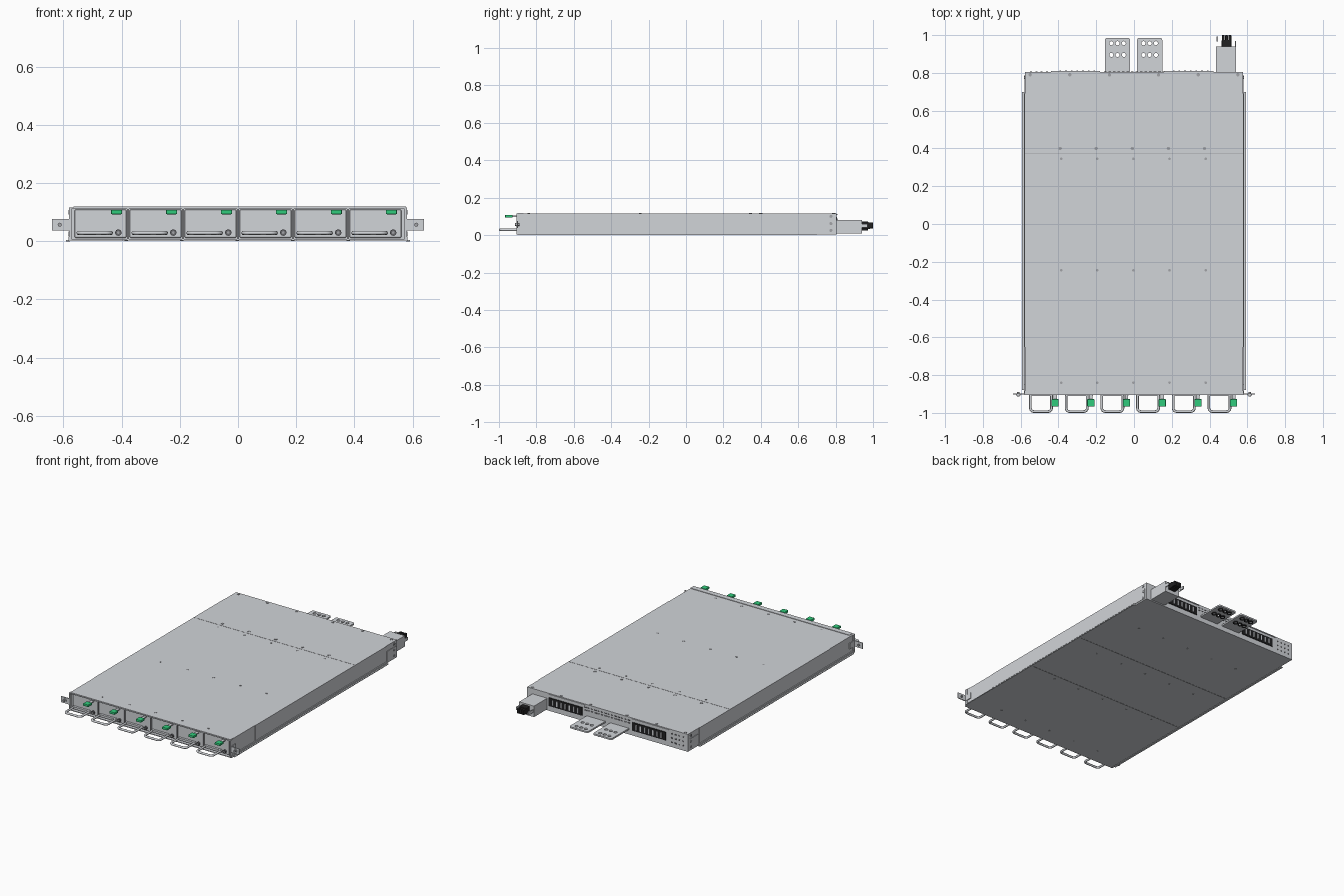
import bpy, bmesh, math
from mathutils import Matrix, Vector

cube = bpy.data.objects.get("Cube")
if cube:
    bpy.data.objects.remove(cube, do_unlink=True)


def material(name, rgb):
    m = bpy.data.materials.new(name)
    m.use_nodes = True
    m.diffuse_color = (*rgb, 1)
    m.node_tree.nodes["Principled BSDF"].inputs["Base Color"].default_value = (*rgb, 1)
    return m


steel = material("galvanised steel", (0.64, 0.66, 0.69))
screw = material("screw grey", (0.36, 0.37, 0.39))
dark = material("dark steel", (0.13, 0.13, 0.14))
black = material("black plastic", (0.015, 0.015, 0.016))
green = material("green plastic", (0.03, 0.6, 0.2))


def finish(name, bm, mat):
    me = bpy.data.meshes.new(name)
    bm.to_mesh(me)
    bm.free()
    me.materials.append(mat)
    ob = bpy.data.objects.new(name, me)
    bpy.context.collection.objects.link(ob)
    return ob


def add_box(bm, x, y, z):
    """Each argument is a (low, high) range."""
    mid = [(a + b) / 2 for a, b in (x, y, z)]
    size = [b - a for a, b in (x, y, z)]
    bmesh.ops.create_cube(bm, size=1, matrix=Matrix.Translation(mid) @ Matrix.Diagonal((*size, 1)))


def boxes(name, ranges, mat, bevel=0):
    bm = bmesh.new()
    for r in ranges:
        add_box(bm, *r)
    ob = finish(name, bm, mat)
    if bevel:
        mod = ob.modifiers.new("bevel", "BEVEL")
        mod.width, mod.segments = bevel, 2


def discs(name, centres, radius, depth, axis, mat, sides=12):
    bm = bmesh.new()
    turn = Vector((0, 0, 1)).rotation_difference(Vector(axis)).to_matrix().to_4x4()
    for c in centres:
        bmesh.ops.create_cone(bm, cap_ends=True, segments=sides, radius1=radius, radius2=radius,
                              depth=depth, matrix=Matrix.Translation(c) @ turn)
    finish(name, bm, mat)


def circle(cx, cy, r, n=12):
    return [(cx + r * math.cos(math.tau * k / n), cy + r * math.sin(math.tau * k / n)) for k in range(n)]


def rounded(x0, x1, y0, y1, r, n=4):
    """Outline of a rectangle with rounded corners, back corners first."""
    pts = []
    for k, (cx, cy) in enumerate([(x1 - r, y1 - r), (x0 + r, y1 - r), (x0 + r, y0 + r), (x1 - r, y0 + r)]):
        for i in range(n + 1):
            a = math.pi / 2 * (k + i / n)
            pts.append((cx + r * math.cos(a), cy + r * math.sin(a)))
    return pts


def curve_object(name, loops, mat, z, dims="2D", extrude=0.0, bevel=0.0, cyclic=True):
    """Flat plate with holes (2D), or a round bar along a path (3D)."""
    cu = bpy.data.curves.new(name, "CURVE")
    cu.dimensions, cu.extrude, cu.bevel_depth, cu.bevel_resolution = dims, extrude, bevel, 2
    if dims == "2D":
        cu.fill_mode = "BOTH"
    for loop in loops:
        sp = cu.splines.new("POLY")
        sp.points.add(len(loop) - 1)
        for p, co in zip(sp.points, loop):
            p.co = (*co, 0, 1)
        sp.use_cyclic_u = cyclic
    cu.materials.append(mat)
    tmp = bpy.data.objects.new(name + "_path", cu)
    bpy.context.collection.objects.link(tmp)
    bpy.context.view_layer.update()
    me = bpy.data.meshes.new_from_object(tmp.evaluated_get(bpy.context.evaluated_depsgraph_get()))
    bpy.data.objects.remove(tmp, do_unlink=True)
    for p in me.polygons:
        p.use_smooth = bevel > 0
    ob = bpy.data.objects.new(name, me)
    ob.location.z = z
    bpy.context.collection.objects.link(ob)


W, TOP, FRONT, REAR = 0.577, 0.116, -0.905, 0.805

# Chassis: solid core behind the bays, with thin sheets around the front opening
boxes("chassis", [((-W, W), (-0.885, REAR), (0.003, TOP))], steel)
boxes("front_frame", [((-W, W), (FRONT, -0.885), (0.003, 0.008)),
                      ((-W, W), (FRONT, -0.885), (TOP - 0.005, TOP))]
      + [((s * W - 0.004, s * W + 0.004), (FRONT, -0.885), (0.003, TOP)) for s in (-1, 1)], steel)
boxes("front_lip", [((-0.565, W), (-0.902, -0.868), (TOP - 0.001, TOP + 0.003))], steel)

# Side rails and rear brackets
for side, s in (("right", -1), ("left", 1)):
    def span(a, b):
        return tuple(sorted((s * a, s * b)))
    boxes(side + "_rail", [(span(W, 0.592), (-0.88, 0.7), (0.0, 0.004)),
                           (span(W, 0.583), (-0.9, 0.7), (0.0, 0.014))], steel)
    boxes(side + "_cover_side", [(span(W, 0.58), (-0.65, 0.69), (0.018, TOP))], steel)
    boxes(side + "_rear_bracket", [(span(W, 0.58), (0.7, 0.79), (0.012, 0.08))], steel)
    discs(side + "_side_screws", [(s * 0.58, 0.775, z) for z in (0.025, 0.062, 0.1)],
          0.008, 0.004, (1, 0, 0), screw)
    # Mounting ear
    boxes(side + "_ear", [(span(W, 0.64), (-0.903, -0.897), (0.038, 0.076)),
                          (span(W, 0.582), (-0.903, -0.85), (0.038, 0.076))], steel)
    discs(side + "_ear_washer", [(s * 0.613, -0.903, 0.057)], 0.013, 0.008, (0, 1, 0), steel, 16)
    discs(side + "_ear_screw", [(s * 0.613, -0.902, 0.057)], 0.007, 0.024, (0, 1, 0), screw)

# Top cover seam and screws
boxes("cover_seam", [((-W, W), (0.373, 0.377), (TOP, TOP + 0.0008))], screw)
cols = [-0.385 + 0.191 * i for i in range(5)]
discs("cover_screws", [(x, y, TOP) for x in cols for y in (0.345, -0.245, -0.84)],
      0.007, 0.003, (0, 0, 1), screw)
discs("rear_cover_screws", [(x - 0.006, 0.4, TOP) for x in cols]
      + [(s * x, 0.79, TOP) for s in (-1, 1) for x in (0.13, 0.34, 0.55)], 0.009, 0.004, (0, 0, 1), screw)

# Underside seams and screws
boxes("base_seams", [((-W, W), (y, y + 0.006), (0.002, 0.003)) for y in (-0.27, 0.18)], screw)
discs("base_screws", [(x, y, 0.003) for x in cols for y in (-0.8, -0.3, 0.1, 0.5)], 0.006, 0.003, (0, 0, 1), screw)

# Six power modules
boxes("bay_dividers", [((x - 0.003, x + 0.003), (-0.9, -0.885), (0.008, TOP - 0.005))
                       for x in [0.189 * (i - 2) for i in range(5)]], screw)
for i in range(6):
    c = -0.4725 + 0.189 * i
    tag = f"module_{i + 1}_"
    boxes(tag + "face", [((c - 0.089, c + 0.089), (-0.895, -0.88), (0.012, 0.109))], steel, 0.004)
    x0, x1 = c - 0.076, c + 0.036
    bar = rounded(x0, x1, -0.993, -0.88, 0.018)[10:]
    curve_object(tag + "handle", [[(x0, -0.89)] + bar + [(x1, -0.89)]], steel, 0.029,
                 "3D", bevel=0.007, cyclic=False)
    boxes(tag + "handle_foot", [((c - 0.08, c + 0.04), (-0.91, -0.89), (0.022, 0.036))], steel)
    boxes(tag + "latch", [((c + 0.036, c + 0.074), (-0.967, -0.927), (0.093, 0.108))], green, 0.003)
    boxes(tag + "latch_stem", [((c + 0.046, c + 0.064), (-0.93, -0.89), (0.098, 0.104))], steel)
    discs(tag + "lock_ring", [(c + 0.061, -0.898, 0.03)], 0.011, 0.012, (0, 1, 0), dark, 16)
    discs(tag + "lock_screw", [(c + 0.061, -0.904, 0.03)], 0.005, 0.006, (0, 1, 0), screw, 6)

# Busbar tabs with through holes and black collars beneath
for side, cx in (("right", -0.087), ("left", 0.083)):
    holes = [(cx + hx, hy) for hx in (-0.033, 0, 0.033) for hy in (0.895, 0.957)]
    bores = [circle(*h, 0.011) for h in holes]
    curve_object(side + "_busbar", [rounded(cx - 0.067, cx + 0.067, 0.78, 0.985, 0.012)] + bores,
                 steel, 0.038, extrude=0.005)
    curve_object(side + "_busbar_collars", bores + [circle(*h, 0.0155) for h in holes],
                 black, 0.029, extrude=0.004)

# Rear panel: terminal strips, vents and edge flanges
for side, x0 in (("right", -0.42), ("left", 0.18)):
    boxes(side + "_terminal_strip", [((x0, x0 + 0.24), (0.8, 0.809), (0.036, 0.09))], black)
    boxes(side + "_terminal_pins", [((x0 + 0.03 * k - 0.004, x0 + 0.03 * k + 0.004), (0.8, 0.812), (0.046, 0.08))
                                    for k in range(1, 8)], steel)
    boxes(side + "_rear_flange", [((x0 - 0.02, x0 + 0.24), (REAR, 0.81), (0.108, 0.113))], steel)
boxes("rear_vents", [((-0.16 + 0.024 * k, -0.146 + 0.024 * k), (0.8, 0.807), (z, z + 0.006))
                     for k in range(14) for z in (0.075, 0.092)], dark)
boxes("rear_ports", [((-0.55 + 0.028 * k, -0.54 + 0.028 * k), (0.8, 0.807), (z, z + 0.008))
                     for k in range(4) for z in (0.03, 0.058, 0.086)], dark)

# Rear inlet box with its black plug
boxes("inlet_box", [((0.433, 0.54), (0.8, 0.94), (0.01, 0.081))], steel)
boxes("inlet_side_tabs", [((0.436, 0.444), (0.965, 0.993), (0.04, 0.06)),
                          ((0.436, 0.438), (0.935, 0.97), (0.04, 0.06)),
                          ((0.534, 0.54), (0.935, 0.97), (0.04, 0.06))], steel)
boxes("plug_body", [((0.464, 0.516), (0.93, 0.975), (0.032, 0.072))], black, 0.004)
boxes("plug_ribs", [((x, x + 0.015), (0.97, 1.0), (0.036, 0.068)) for x in (0.465, 0.4825, 0.5)], black, 0.003)
